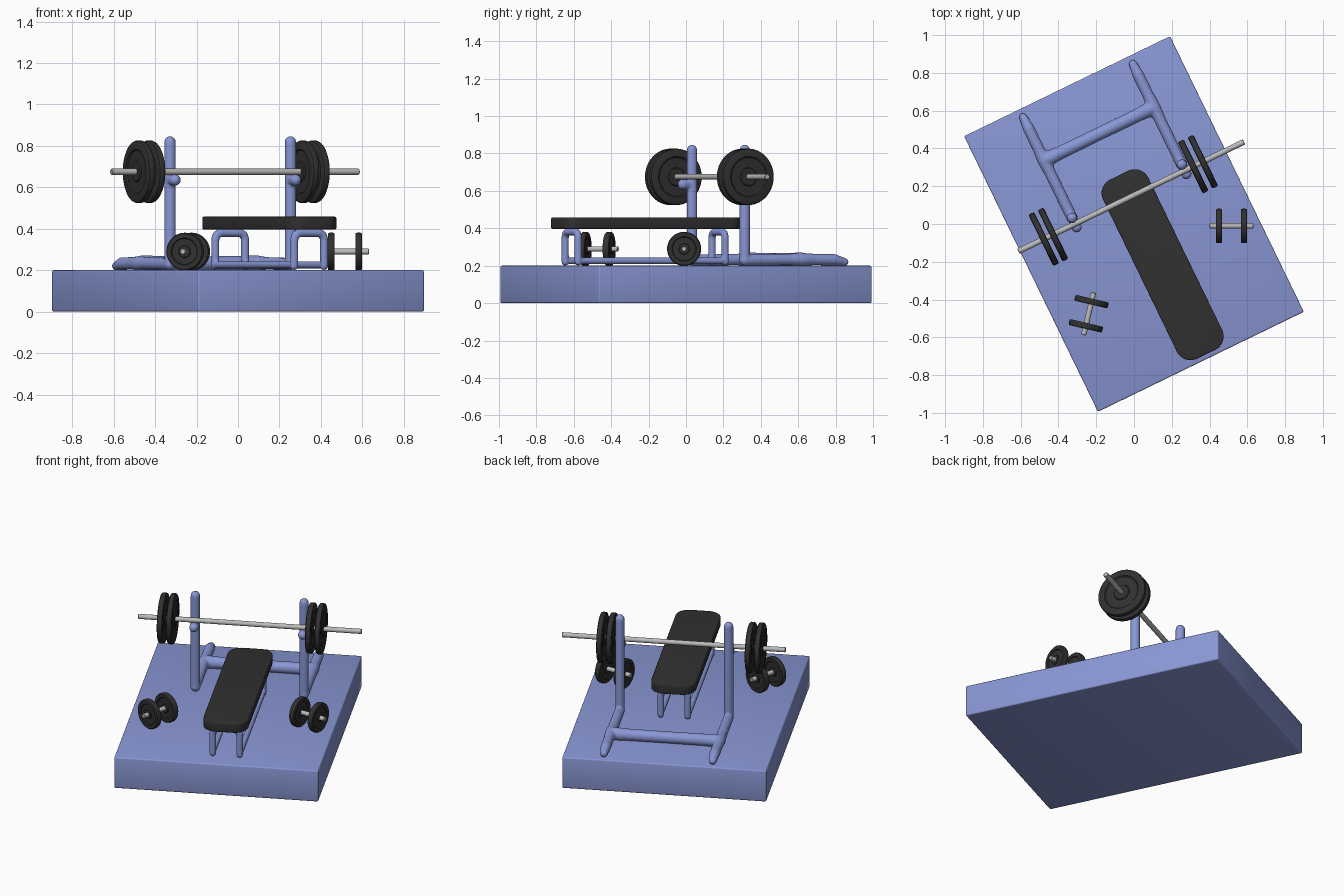
import bpy, bmesh, math
from mathutils import Matrix, Vector

if "Cube" in bpy.data.objects:
    bpy.data.objects.remove(bpy.data.objects["Cube"])

TURN = Matrix.Rotation(math.radians(25.9), 4, 'Z')   # whole gym is turned on the grid
MID = 0.042                                          # centre line of rack and bench


def material(name, rgb):
    m = bpy.data.materials.new(name)
    m.diffuse_color = (*rgb, 1)
    m.use_nodes = True
    m.node_tree.nodes["Principled BSDF"].inputs["Base Color"].default_value = m.diffuse_color
    return m


BLUE = material("blue_paint", (0.25, 0.31, 0.66))
BLACK = material("black_rubber", (0.03, 0.03, 0.03))
STEEL = material("steel", (0.5, 0.5, 0.5))


def make(name, bm, mat, matrix, angle=35):
    bmesh.ops.recalc_face_normals(bm, faces=bm.faces)
    me = bpy.data.meshes.new(name)
    bm.to_mesh(me)
    bm.free()
    ob = bpy.data.objects.new(name, me)
    bpy.context.collection.objects.link(ob)
    me.materials.append(mat)
    ob.matrix_world = matrix
    bpy.ops.object.select_all(action='DESELECT')
    ob.select_set(True)
    bpy.context.view_layer.objects.active = ob
    bpy.ops.object.shade_smooth_by_angle(angle=math.radians(angle))
    return ob


def tube(bm, pts):
    """Round-ended tube through points (x, y, z, radius)."""
    for p in pts:
        bmesh.ops.create_uvsphere(bm, u_segments=20, v_segments=12, radius=p[3],
                                  matrix=Matrix.Translation(p[:3]))
    for a, b in zip(pts, pts[1:]):
        va, vb = Vector(a[:3]), Vector(b[:3])
        d = vb - va
        m = Matrix.Translation((va + vb) / 2) @ d.to_track_quat('Z', 'Y').to_matrix().to_4x4()
        bmesh.ops.create_cone(bm, cap_ends=True, segments=20, radius1=a[3], radius2=b[3],
                              depth=d.length, matrix=m)


def welded(name, bm):
    """Fuse overlapping tubes into one smooth frame."""
    ob = make(name, bm, BLUE, TURN)
    r = ob.modifiers.new("fuse", 'REMESH')
    r.mode = 'VOXEL'
    r.voxel_size = 0.006
    r.use_smooth_shade = True
    s = ob.modifiers.new("blend", 'SMOOTH')
    s.factor = 0.5
    s.iterations = 6
    return ob


def lathe(name, profile, mat, matrix):
    """Revolve (radius, x) profile about local x."""
    bm = bmesh.new()
    vs = [bm.verts.new((x, 0, r)) for r, x in profile]
    es = [bm.edges.new(e) for e in zip(vs, vs[1:])]
    bmesh.ops.spin(bm, geom=vs + es, cent=(0, 0, 0), axis=(1, 0, 0),
                   angle=2 * math.pi, steps=48)
    bmesh.ops.remove_doubles(bm, verts=bm.verts, dist=1e-5)
    return make(name, bm, mat, matrix)


def plate(name, R, t, matrix):
    h = t / 2
    half = [(0, h), (0.3 * R, h), (0.33 * R, 0.65 * h), (0.68 * R, 0.65 * h), (0.72 * R, h),
            (0.95 * R, h), (0.985 * R, 0.8 * h), (R, 0.45 * h)]
    lathe(name, half + [(r, -x) for r, x in reversed(half)], BLACK, matrix)


def bar(name, length, r, matrix):
    h = length / 2
    lathe(name, [(0, -h), (r * .8, -h), (r, -h + .003), (r, h - .003), (r * .8, h), (0, h)],
          STEEL, matrix)


def slab(name, w, l, z0, z1, corner, edge, mat, matrix):
    bm = bmesh.new()
    bmesh.ops.create_cube(bm, size=1, matrix=Matrix.Translation((0, 0, (z0 + z1) / 2))
                          @ Matrix.Diagonal((w, l, z1 - z0, 1)))
    if corner:
        up = [e for e in bm.edges if abs(e.verts[0].co.z - e.verts[1].co.z) > 1e-4]
        bmesh.ops.bevel(bm, geom=up, offset=corner, segments=10, profile=0.5, affect='EDGES')
    sharp = [e for e in bm.edges if corner == 0 or abs(e.verts[0].co.z - e.verts[1].co.z) < 1e-4]
    bmesh.ops.bevel(bm, geom=sharp, offset=edge, segments=3, profile=0.5, affect='EDGES')
    return make(name, bm, mat, matrix)


# Platform and bench pad
slab("platform", 1.212, 1.622, 0, 0.2, 0, 0.008, BLUE, TURN)
slab("bench_pad", 0.266, 1.054, 0.397, 0.458, 0.08, 0.006, BLACK,
     TURN @ Matrix.Translation((MID, -0.26, 0)))

# Rack: uprights, bar hooks, floor feet and rear crossbar
bm = bmesh.new()
for s in (-1, 1):
    x = MID + s * 0.323
    tube(bm, [(x, 0.172, 0.228, 0.028), (x, 0.172, 0.819, 0.028)])
    tube(bm, [(x, 0.172, 0.635, 0.024), (x, 0.117, 0.635, 0.028)])
    tube(bm, [(x, 0.172, 0.23, 0.03), (x, 0.44, 0.233, 0.031), (x, 0.51, 0.233, 0.036),
              (x, 0.58, 0.233, 0.031), (x, 0.70, 0.232, 0.031), (x, 0.765, 0.22, 0.022)])
    tube(bm, [(MID, 0.51, 0.233, 0.035), (x - s * 0.09, 0.51, 0.233, 0.036),
              (x - s * 0.02, 0.51, 0.233, 0.05 * 0.8)])
# keep the feet flush with the deck
for v in bm.verts:
    v.co.z = max(v.co.z, 0.198)
welded("rack_frame", bm)

# Bench frame: two leg arches joined by side rails
bm = bmesh.new()
r = 0.02
for y in (-0.70, 0.173):
    arch = []
    for s in (-1, 1):
        side = [(MID + s * 0.08, y, 0.22, r), (MID + s * 0.08, y, 0.35, r),
                (MID + s * 0.073, y, 0.37, r), (MID + s * 0.055, y, 0.38, r)]
        arch += side if s < 0 else side[::-1]
    tube(bm, arch)
for s in (-1, 1):
    x = MID + s * 0.08
    tube(bm, [(x, -0.70, 0.226, 0.018), (x, 0.173, 0.226, 0.018)])
welded("bench_frame", bm)

# Barbell resting on the hooks
BELL = TURN @ Matrix.Translation((0.05, 0.137, 0.675))
bar("barbell_bar", 1.328, 0.015, BELL)
for i, u in enumerate((-0.465, -0.41, 0.415, 0.472)):
    plate(f"barbell_plate_{i + 1}", 0.151, 0.034, BELL @ Matrix.Translation((u - 0.05, 0, 0)))

# Dumbbells on the platform
for side, x, y, a in (("left", -0.24, -0.475, 76.8), ("right", 0.516, -0.01, 0)):
    m = Matrix.Translation((x, y, 0.29)) @ Matrix.Rotation(math.radians(a), 4, 'Z')
    bar(f"{side}_dumbbell_bar", 0.232, 0.014, m)
    for i, d in enumerate((-0.066, 0.066)):
        plate(f"{side}_dumbbell_plate_{i + 1}", 0.091, 0.032, m @ Matrix.Translation((d, 0, 0)))
